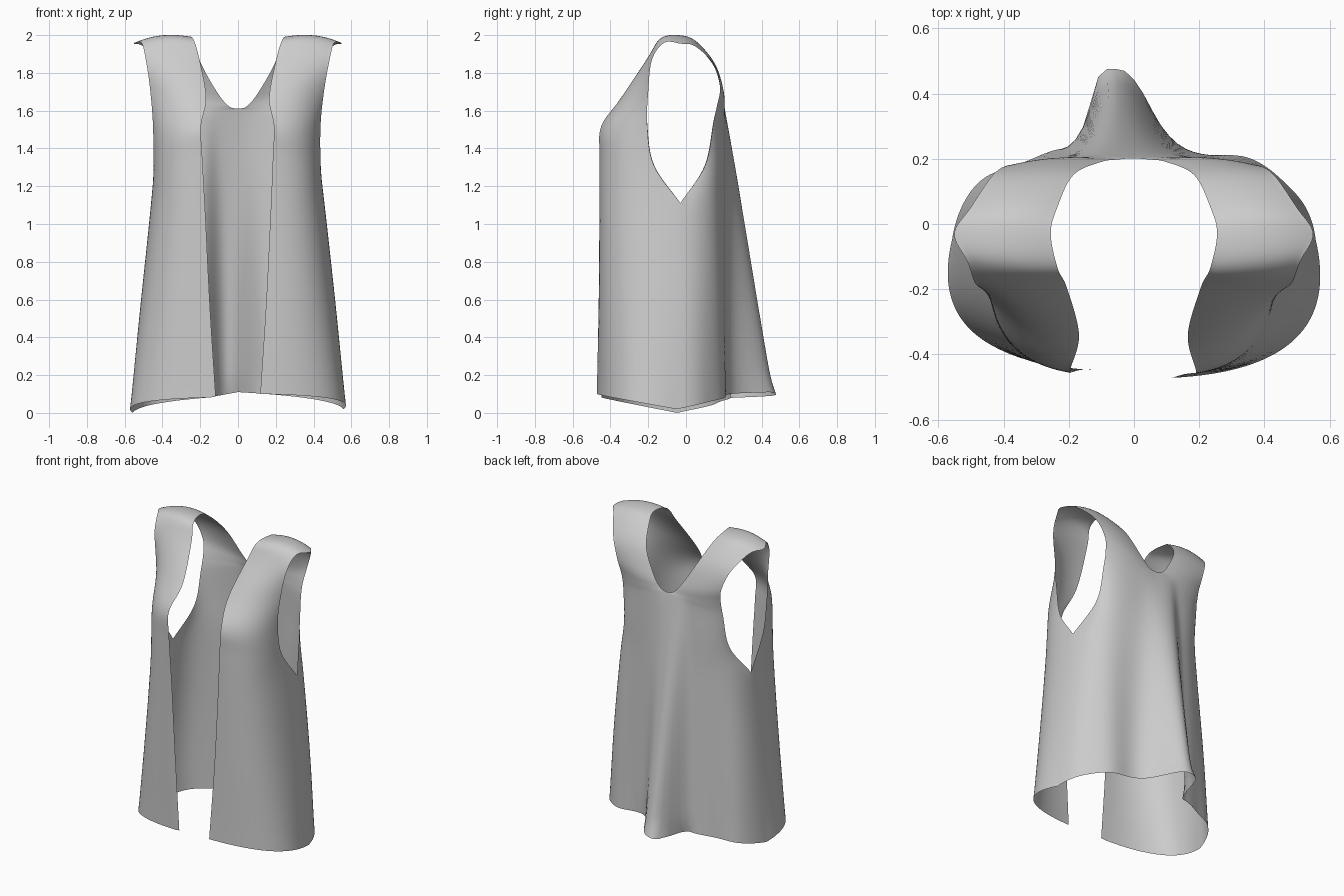
import bpy, bmesh, math
from mathutils import Vector

if "Cube" in bpy.data.objects:
    bpy.data.objects.remove(bpy.data.objects["Cube"])

# Each row: inner edge, bend control, outer edge (right half)
FRONT = [
    ((.118, -.472, .10), (.65, -.445, .09), (.558, -.05, .02)),
    ((.15, -.462, .6), (.56, -.46, .58), (.515, -.03, .55)),
    ((.175, -.458, 1.11), (.49, -.45, 1.11), (.455, -.03, 1.11)),
    ((.185, -.458, 1.36), (.43, -.43, 1.32), (.438, -.17, 1.31)),
    ((.19, -.448, 1.52), (.385, -.42, 1.50), (.437, -.205, 1.52)),
    ((.165, -.34, 1.67), (.33, -.34, 1.70), (.455, -.20, 1.70)),
    ((.205, -.195, 1.88), (.36, -.205, 1.90), (.485, -.18, 1.87)),
    ((.234, -.135, 1.975), (.38, -.135, 2.005), (.51, -.115, 1.96)),
    ((.255, -.03, 1.99), (.42, -.03, 2.02), (.55, -.03, 1.955)),
]
BACK = [
    ((0, .225, .11), (.52, .26, .08), (.558, -.05, .02)),
    ((0, .215, .6), (.48, .25, .57), (.515, -.03, .55)),
    ((0, .21, 1.11), (.43, .24, 1.11), (.455, -.03, 1.11)),
    ((0, .205, 1.38), (.33, .23, 1.32), (.38, .1, 1.31)),
    ((0, .20, 1.61), (.26, .22, 1.55), (.36, .147, 1.55)),
    ((.045, .198, 1.622), (.24, .22, 1.61), (.362, .165, 1.63)),
    ((.1, .19, 1.685), (.24, .215, 1.70), (.38, .18, 1.72)),
    ((.185, .15, 1.83), (.31, .16, 1.86), (.43, .15, 1.84)),
    ((.235, .05, 1.95), (.37, .06, 1.99), (.50, .05, 1.94)),
]
NU, NV = 36, 8


def spline(p, t):
    """Catmull-Rom point at parameter t along the list p."""
    i = min(int(t), len(p) - 2)
    f = t - i
    b, c = p[i], p[i + 1]
    a = p[i - 1] if i > 0 else 2 * b - c
    d = p[i + 2] if i + 2 < len(p) else 2 * c - b
    return .5 * (2 * b + (c - a) * f + (2 * a - 5 * b + 4 * c - d) * f * f
                 + (3 * b - a - 3 * c + d) * f ** 3)


def drape(p, side):
    """Mirror to a side, then add the deep back fold and an uneven hem."""
    x, y, z = p.x * side, p.y, p.z
    low = max(0, 1 - z / 1.62)
    if side < 0:
        z -= .02 * max(0, 1 - z) * min(1, -x / .15)
        x *= 1 + .03 * math.exp(-((z - 1.5) / .3) ** 2)
        if y < 0:
            y += .025 * low * min(1, -y / .4)
    if y > 0:
        dx = x + .06
        fall = abs(dx / .085) ** 4 if dx < 0 else abs(dx / .125) ** 2.5
        near = min(1, y / .15)
        y += .275 * low * math.exp(-fall) * near
        y += .01 * low * math.sin(x * 22) * near
    return x, y, z


def panel(bm, rows, side):
    """Loft curved rows into a cloth panel."""
    cols = [[Vector(r[k]) for r in rows] for k in range(3)]
    n = (len(rows) - 1) * NV
    grid = []
    for j in range(n + 1):
        a, b, c = (spline(col, j / NV) for col in cols)
        line = []
        for i in range(NU + 1):
            t = i / NU
            p = a * (1 - t) ** 2 + b * 2 * t * (1 - t) + c * t * t
            line.append(bm.verts.new(drape(p, side)))
        grid.append(line)
    for j in range(n):
        for i in range(NU):
            bm.faces.new((grid[j][i], grid[j][i + 1],
                          grid[j + 1][i + 1], grid[j + 1][i]))


# Sleeveless vest: lower panels, upper back, and a strip over each shoulder
bm = bmesh.new()
for side in (1, -1):
    panel(bm, FRONT[:3], side)
    panel(bm, BACK[:3], side)
    panel(bm, BACK[2:5], side)
    panel(bm, FRONT[2:] + BACK[:3:-1], side)
bmesh.ops.remove_doubles(bm, verts=bm.verts, dist=.0005)
bmesh.ops.recalc_face_normals(bm, faces=bm.faces)

# Soften the joins while leaving the open borders in place
inside = [v for v in bm.verts if not v.is_boundary]
for _ in range(8):
    bmesh.ops.smooth_vert(bm, verts=inside, factor=.5,
                          use_axis_x=True, use_axis_y=True, use_axis_z=True)
mesh = bpy.data.meshes.new("vest")
bm.to_mesh(mesh)
bm.free()
vest = bpy.data.objects.new("vest", mesh)
bpy.context.collection.objects.link(vest)
for poly in mesh.polygons:
    poly.use_smooth = True
